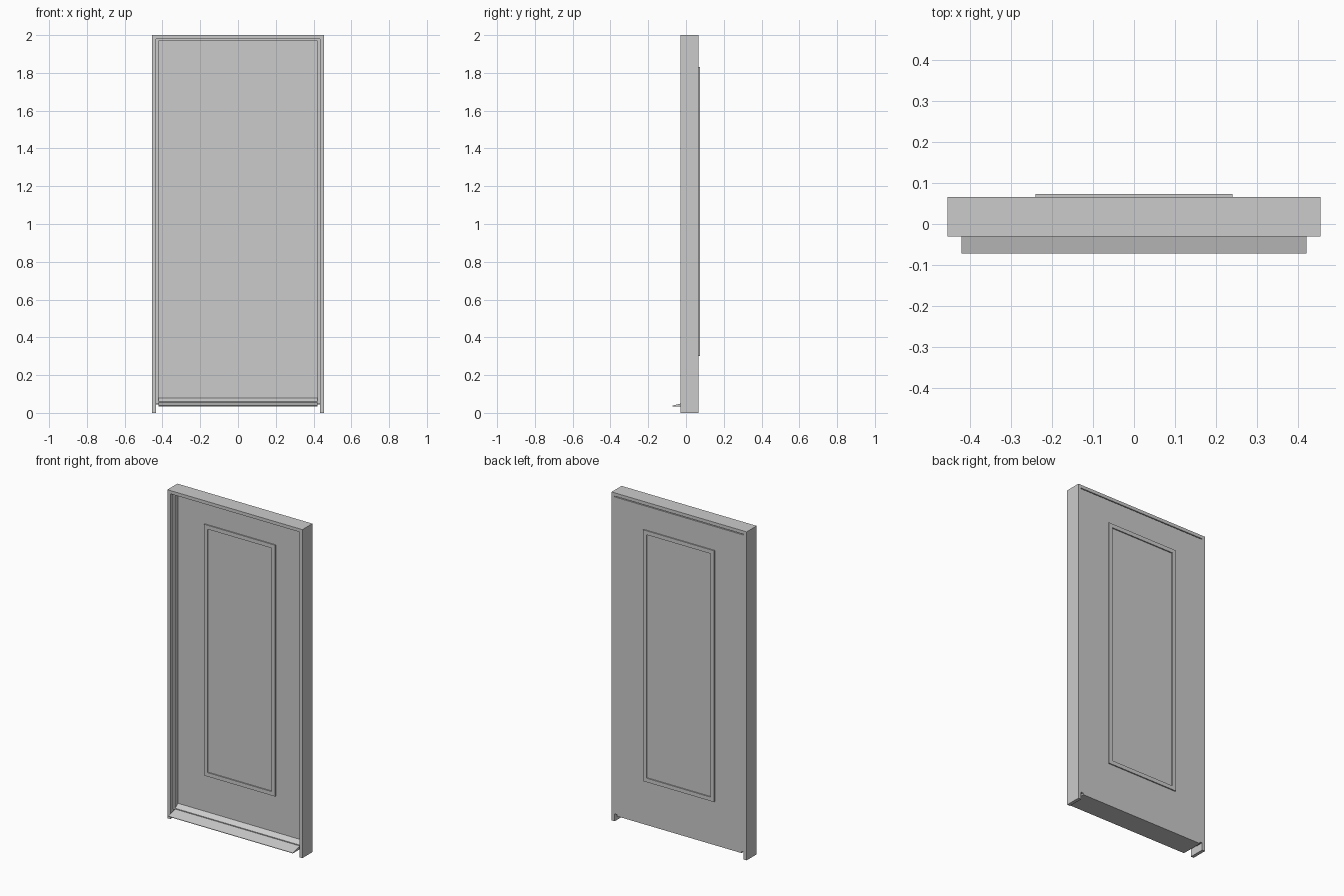
import bpy
import bmesh

if "Cube" in bpy.data.objects:
    bpy.data.objects.remove(bpy.data.objects["Cube"])

FRONT, DOOR_FRONT, BACK = -0.03, 0.022, 0.066   # main depth planes


def make_object(name, bm):
    bmesh.ops.recalc_face_normals(bm, faces=bm.faces)
    mesh = bpy.data.meshes.new(name)
    bm.to_mesh(mesh)
    bm.free()
    obj = bpy.data.objects.new(name, mesh)
    bpy.context.collection.objects.link(obj)
    return obj


def extrude_outline(name, outline, offset):
    """Closed prism from a planar outline, pushed along offset."""
    bm = bmesh.new()
    face = bm.faces.new([bm.verts.new(p) for p in outline])
    res = bmesh.ops.extrude_face_region(bm, geom=[face], use_keep_orig=True)
    moved = [g for g in res["geom"] if isinstance(g, bmesh.types.BMVert)]
    bmesh.ops.translate(bm, verts=moved, vec=offset)
    return make_object(name, bm)


def arch(name, outer, inner, top, inner_top, bottom, y0, y1):
    """Two legs and a head, open at the bottom."""
    half = [(outer, bottom), (outer, top)]
    half_in = [(inner, inner_top), (inner, bottom)]
    pts = half + [(-x, z) for x, z in reversed(half)]
    pts += [(-x, z) for x, z in reversed(half_in)] + half_in
    return extrude_outline(name, [(x, y0, z) for x, z in pts], (0, y1 - y0, 0))


def ring(name, x_out, z_out, border, y0, y1):
    """Rectangular picture-frame moulding."""
    loops = []
    bm = bmesh.new()
    for inset, y in ((0, y0), (0, y1), (border, y1), (border, y0)):
        x, lo, hi = x_out - inset, z_out[0] + inset, z_out[1] - inset
        loops.append([bm.verts.new((a, y, b)) for a, b in
                      ((-x, lo), (x, lo), (x, hi), (-x, hi))])
    for k in range(4):
        a, b = loops[k], loops[(k + 1) % 4]
        for i in range(4):
            j = (i + 1) % 4
            bm.faces.new((a[i], a[j], b[j], b[i]))
    return make_object(name, bm)


# Outer frame and the door stop just inside it
arch("door_frame", 0.455, 0.435, 2.0, 1.98, 0.0, FRONT, BACK)
arch("door_stop", 0.435, 0.42, 1.98, 1.968, 0.05, -0.004, DOOR_FRONT)

# Door leaf, flush with the back of the frame
leaf = [(-0.435, 0.045), (0.435, 0.045), (0.435, 1.975), (-0.435, 1.975)]
extrude_outline("door_leaf", [(x, DOOR_FRONT, z) for x, z in leaf],
                (0, BACK - DOOR_FRONT, 0))

# Raised panel mouldings on both faces
for name, y, step in (("front_moulding", DOOR_FRONT, -0.007),
                      ("back_moulding", BACK, 0.007)):
    ring(name, 0.24, (0.30, 1.83), 0.024, y, y + step)

# Sloping sill with a raised threshold against the door
profile = [(-0.072, 0.035), (-0.072, 0.038), (-0.005, 0.055),
           (-0.005, 0.060), (DOOR_FRONT, 0.080), (DOOR_FRONT, 0.045),
           (BACK, 0.045), (BACK, 0.035)]
extrude_outline("sill", [(-0.42, y, z) for y, z in profile], (0.84, 0, 0))
